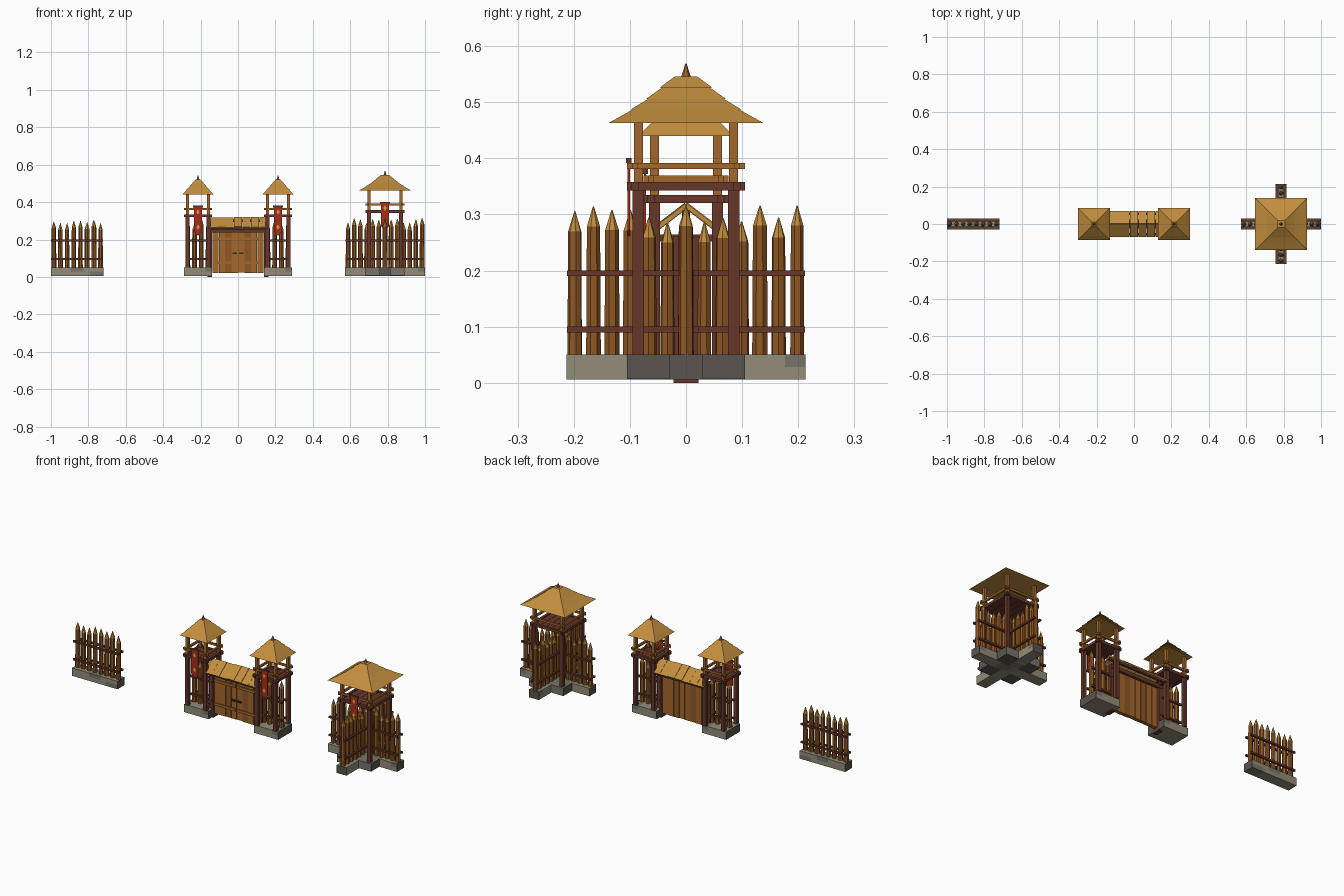
import bpy, bmesh, math, random
from mathutils import Matrix, Vector

cube = bpy.data.objects.get("Cube")
if cube:
    bpy.data.objects.remove(cube, do_unlink=True)
random.seed(7)


def material(name, code):
    rgb = [(int(code[i:i + 2], 16) / 255) ** 2.2 for i in (0, 2, 4)] + [1]
    m = bpy.data.materials.new(name)
    m.use_nodes = True
    m.diffuse_color = rgb
    m.node_tree.nodes["Principled BSDF"].inputs["Base Color"].default_value = rgb
    return m


LOG = material("log brown", "8e5828")
TIMBER = material("dark timber", "663a2e")
PLANK = material("light plank", "a2672f")
STRAW = material("straw", "c08c40")
STONE = material("pale stone", "918b78")
SHADE_STONE = material("grey stone", "77736a")
DARK_STONE = material("dark stone", "5a5650")
RED = material("banner red", "a5301f")
GOLD = material("emblem gold", "d8a040")
IRON = material("iron", "38332f")


class Part:
    """Collects simple solids into one object, placed in a frame."""

    def __init__(self, name, *mats, frame=Matrix()):
        self.name, self.mats, self.frame = name, mats, frame
        self.bm = bmesh.new()

    def box(self, x0, x1, y0, y1, z0, z1, mat=0, tilt=0):
        c = Vector((x0 + x1, y0 + y1, z0 + z1)) / 2
        m = (self.frame @ Matrix.Translation(c) @ Matrix.Rotation(tilt, 4, 'X')
             @ Matrix.Diagonal((x1 - x0, y1 - y0, z1 - z0, 1)))
        self.paint(bmesh.ops.create_cube(self.bm, size=1, matrix=m), mat)
        return self

    def cone(self, x, y, z0, z1, r0, r1, sides, turn=0, mat=0):
        m = (self.frame @ Matrix.Translation((x, y, (z0 + z1) / 2))
             @ Matrix.Rotation(turn, 4, 'Z'))
        self.paint(bmesh.ops.create_cone(self.bm, cap_ends=True, segments=sides, radius1=r0,
                                         radius2=r1, depth=z1 - z0, matrix=m), mat)
        return self

    def paint(self, result, mat):
        for f in {f for v in result["verts"] for f in v.link_faces}:
            f.material_index = mat

    def done(self):
        self.bm.normal_update()
        me = bpy.data.meshes.new(self.name)
        self.bm.to_mesh(me)
        self.bm.free()
        for m in self.mats:
            me.materials.append(m)
        ob = bpy.data.objects.new(self.name, me)
        bpy.context.collection.objects.link(ob)
        return ob


def frame_at(x, turn=0):
    return Matrix.Translation((x, 0, 0)) @ Matrix.Rotation(turn, 4, 'Z')


def stone_base(name, frame, half, depth):
    # two staggered courses of blocks with dark ends
    p = Part(name, STONE, SHADE_STONE, DARK_STONE, frame=frame)
    n = max(2, round(half / 0.035))
    step = 2 * half / n
    for row in range(2):
        z = 0.006 + row * 0.022
        cuts = [-half] + [-half + step * (i + 0.5 * row) for i in range(1 - row, n)] + [half]
        for i, (a, b) in enumerate(zip(cuts, cuts[1:])):
            p.box(a, b, -depth, depth, z, z + 0.022, 1 if (i + row) % 4 == 3 else 0)
    for s in (-1, 1):
        p.box(s * half - 0.001, s * half + 0.001, -depth, depth, 0.006, 0.05, 2)
    return p.done()


def palisade(name, frame, half, count, skip_middle=False, rail=None):
    # sharpened stakes held by two pairs of rails
    p = Part(name + "_stakes", LOG, STRAW, frame=frame)
    step = (2 * half - 0.028) / (count - 1)
    for i in range(count):
        x = -half + 0.014 + i * step
        top = random.uniform(0.285, 0.32)
        if skip_middle and i == count // 2:
            continue
        turn, r = random.random(), random.uniform(0.0125, 0.0145)
        neck = top - 0.036
        p.cone(x, 0, 0.048, neck, r, r * 0.9, 7, turn)
        p.cone(x, 0, neck, top, r * 0.9, 0.001, 7, turn, 1)
    p.done()
    rail = rail or half
    p = Part(name + "_rails", TIMBER, frame=frame)
    for z in (0.095, 0.195):
        for s in (-1, 1):
            p.box(-rail, rail, s * 0.018 - 0.005, s * 0.018 + 0.005, z - 0.005, z + 0.005)
    p.done()


def ring(part, half, z0, z1, t, mat=0, over=0.0):
    # four crossing beams around a square
    for s in (-1, 1):
        c = s * half
        part.box(-half - over, half + over, c - t, c + t, z0, z1, mat)
        part.box(c - t, c + t, -half - over, half + over, z0, z1, mat)


def watch_tower(name, x, leg, deck, eave, roof, leg_foot):
    frame = frame_at(x)
    corners = [(sx * leg, sy * leg) for sx in (-1, 1) for sy in (-1, 1)]
    p = Part(name + "_legs", TIMBER, frame=frame)
    for cx, cy in corners:
        p.box(cx - 0.01, cx + 0.01, cy - 0.01, cy + 0.01, leg_foot, deck)
    p.done()
    p = Part(name + "_platform", TIMBER, frame=frame)
    ring(p, leg + 0.006, deck - 0.002, deck + 0.013, 0.007, over=0.014)
    for i in range(5):
        w = 2 * leg / 5
        p.box(-leg + i * w, -leg + (i + 0.96) * w, -leg, leg, deck, deck + 0.008)
    p.done()
    p = Part(name + "_upper_frame", PLANK, frame=frame)
    for cx, cy in corners:
        p.box(cx - 0.008, cx + 0.008, cy - 0.008, cy + 0.008, deck, eave + 0.008)
    ring(p, leg + 0.006, deck + 0.036, deck + 0.047, 0.005, over=0.014)
    p.done()
    # stepped thatch tiers with a wooden finial
    p = Part(name + "_roof", STRAW, PLANK, frame=frame)
    lip = 0
    for (z0, h0), (z1, h1) in zip(roof, roof[1:]):
        p.cone(0, 0, z0, z1, (h0 + lip) * math.sqrt(2), h1 * math.sqrt(2), 4, math.pi / 4)
        lip = 0.004
    top = roof[-1][0]
    p.cone(0, 0, top - 0.002, top + 0.023, 0.009, 0.001, 6, 0, 1)
    p.done()


def banner(name, x, y, z0, z1, half):
    # cloth with pointed tail, hanging bar and diamond emblems
    p = Part(name, RED, GOLD, TIMBER, frame=frame_at(x))
    p.box(-half, half, y - 0.002, y + 0.002, z0 + half, z1)
    tail = [p.bm.verts.new(p.frame @ Vector((a, y + d, b))) for d in (-0.002, 0.002)
            for a, b in ((-half, z0 + half), (0, z0), (half, z0 + half))]
    for ids in ((0, 1, 2), (5, 4, 3), (0, 3, 4, 1), (1, 4, 5, 2)):
        p.bm.faces.new([tail[i] for i in ids])
    p.box(-half - 0.005, half + 0.005, y - 0.005, y + 0.005, z1 - 0.003, z1 + 0.006, 2)
    for k in (0.3, 0.82):
        z, r = z0 + (z1 - z0) * k, half * 0.45
        d = [p.bm.verts.new(p.frame @ Vector((a * r, y - 0.0035, z + b * r)))
             for a, b in ((-1, 0), (0, -1.5), (1, 0), (0, 1.5))]
        p.bm.faces.new(d).material_index = 1
    p.done()


# Separate wall section
stone_base("wall_base", frame_at(-0.86), 0.139, 0.03)
palisade("wall", frame_at(-0.86), 0.139, 8)

# Corner tower on two crossing walls
CX = 0.786
for label, turn in (("corner_wall_across", 0), ("corner_wall_deep", math.pi / 2)):
    stone_base(label + "_base", frame_at(CX, turn), 0.212, 0.03)
    palisade(label, frame_at(CX, turn), 0.212, 13, skip_middle=turn > 0)
plinth = Part("corner_plinth", DARK_STONE, SHADE_STONE, frame=frame_at(CX))
plinth.box(-0.105, 0.105, -0.105, 0.105, 0.007, 0.0505)
for f in plinth.bm.faces:
    f.material_index = int(abs(f.normal.y) > 0.5 or f.normal.z > 0.5)
plinth.done()
watch_tower("corner_tower", CX, 0.085, 0.345, 0.463,
            [(0.463, 0.138), (0.487, 0.095), (0.506, 0.067), (0.526, 0.043), (0.546, 0.02)], 0.05)
banner("corner_banner", CX, -0.102, 0.25, 0.395, 0.022)

# Gate towers
for side, s in (("left", 1), ("right", -1)):
    x = s * 0.214
    stone_base(side + "_gate_base", frame_at(x), 0.074, 0.06)
    palisade(side + "_gate_wall", frame_at(x), 0.068, 4)
    watch_tower(side + "_gate_tower", x, 0.056, 0.322, 0.44,
                [(0.44, 0.085), (0.465, 0.06), (0.485, 0.042), (0.503, 0.026), (0.521, 0.012)],
                0.05)
    banner(side + "_gate_banner", x, -0.073, 0.22, 0.375, 0.021)
    post = Part(side + "_gate_post", TIMBER)
    post.box(s * 0.15 - 0.012, s * 0.15 + 0.012, -0.022, 0.022, 0, 0.262).done()

# Double doors of vertical planks
doors = Part("gate_doors", PLANK, LOG)
for i in range(8):
    a = -0.138 + i * 0.0345
    doors.box(a + 0.0007, a + 0.0338, -0.01, 0.01, random.uniform(0.02, 0.028), 0.24, int(i in (2, 5)))
doors.done()
braces = Part("door_braces", PLANK, IRON)
for s in (-1, 1):
    x0, x1 = sorted((s * 0.003, s * 0.136))
    for z in (0.075, 0.205):
        braces.box(x0, x1, -0.016, -0.009, z - 0.007, z + 0.007)
    h0, h1 = sorted((s * 0.006, s * 0.03))
    braces.box(h0, h1, -0.018, -0.009, 0.122, 0.13, 1)
braces.done()

# Lintel and gabled plank roof over the gate
lintel = Part("gate_lintel", TIMBER)
lintel.box(-0.163, 0.163, -0.024, 0.024, 0.238, 0.258)
for s in (-1, 1):
    lintel.box(-0.16, 0.16, s * 0.055 - 0.006, s * 0.055 + 0.006, 0.252, 0.264)
    lintel.box(s * 0.145 - 0.008, s * 0.145 + 0.008, -0.058, 0.058, 0.252, 0.264)
lintel.box(-0.16, 0.16, -0.007, 0.007, 0.294, 0.308).done()
roof = Part("gate_roof_boards", STRAW)
slope = math.atan2(0.052, 0.068)
for s in (-1, 1):
    for i in range(7):
        a, lift = -0.158 + i * 0.0452, random.uniform(-0.002, 0.002)
        roof.box(a + 0.0005, a + 0.0448, s * 0.034 - 0.043, s * 0.034 + 0.043,
                 0.286 + lift, 0.294 + lift, tilt=-s * slope)
roof.done()
